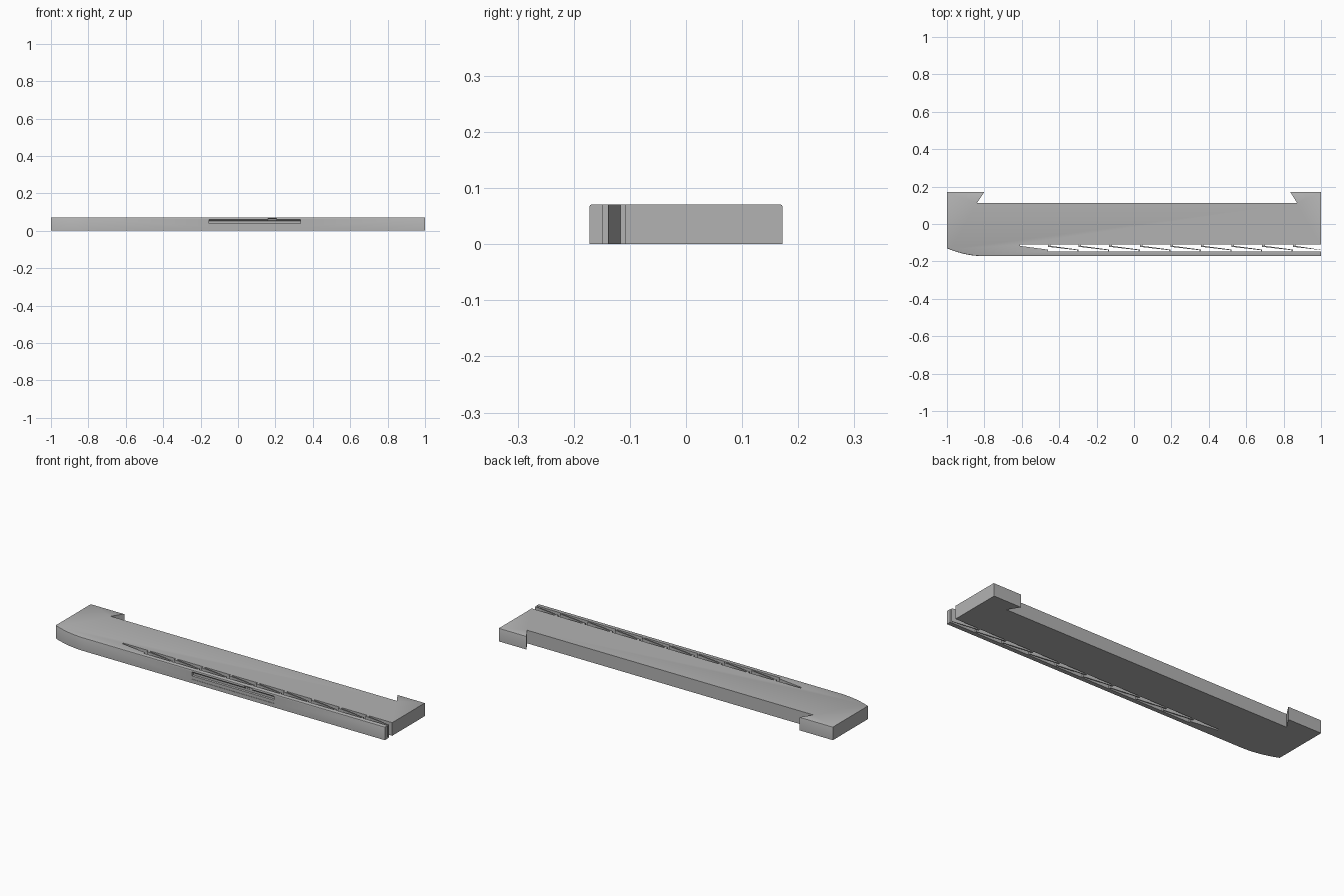
import bpy, bmesh, math

cube = bpy.data.objects.get("Cube")
if cube:
    bpy.data.objects.remove(cube, do_unlink=True)

H = 0.071        # bar height
FRONT, BACK = -0.172, 0.172

grey = bpy.data.materials.new("plain grey")
grey.use_nodes = True
grey.diffuse_color = (0.45, 0.45, 0.45, 1)
grey.node_tree.nodes["Principled BSDF"].inputs["Base Color"].default_value = (0.45, 0.45, 0.45, 1)


def add_prism(bm, points, direction):
    """Extrude a closed polygon along a direction."""
    face = bm.faces.new([bm.verts.new(p) for p in points])
    out = bmesh.ops.extrude_face_region(bm, geom=[face])
    verts = [g for g in out["geom"] if isinstance(g, bmesh.types.BMVert)]
    bmesh.ops.translate(bm, verts=verts, vec=direction)


def make_object(name, bm):
    bmesh.ops.recalc_face_normals(bm, faces=bm.faces)
    mesh = bpy.data.meshes.new(name)
    bm.to_mesh(mesh)
    bm.free()
    mesh.materials.append(grey)
    ob = bpy.data.objects.new(name, mesh)
    bpy.context.collection.objects.link(ob)
    return ob


def cut(target, cutter):
    mod = target.modifiers.new(cutter.name, "BOOLEAN")
    mod.operation = "DIFFERENCE"
    mod.solver = "EXACT"
    mod.object = cutter
    cutter.hide_render = True
    cutter.display_type = "WIRE"
    cutter.hide_set(True)


# Bar outline: dovetail recess at the back, curved nose at the front left
outline = [(1, FRONT), (1, BACK), (0.835, BACK), (0.873, 0.111),
           (-0.84, 0.111), (-0.80, BACK), (-1, BACK)]
STEPS = 10
for i in range(STEPS + 1):
    t = 1 - i / STEPS
    outline.append((-0.8 - 0.2 * t, FRONT + 0.042 * t * t))

bm = bmesh.new()
add_prism(bm, [(x, y, 0) for x, y in outline], (0, 0, H))
# Softened long upper edges
top_edges = [e for e in bm.edges
             if all(v.co.z > H / 2 for v in e.verts)
             and abs(e.verts[0].co.x - e.verts[1].co.x) > 0.01
             and abs(e.verts[0].co.y - e.verts[1].co.y) < 0.02]
bmesh.ops.bevel(bm, geom=top_edges, offset=0.004, segments=2, profile=0.5, affect="EDGES")
bar = make_object("bar", bm)

# Row of slanted through slots that leaves thin spring ribs
PITCH, RIB = 0.1637, 0.014
bm = bmesh.new()
for k in range(10):
    a = -0.61 + PITCH * k            # left end of the upper half
    b = a + PITCH - RIB              # left end of the lower half
    c = b + PITCH - RIB * 0.5        # right end of the lower half
    cell = [(a, -0.109), (b, -0.109), (b, -0.122), (c, -0.140),
            (c, -0.148), (b, -0.148), (b, -0.137), (a, -0.117)]
    if c > 1.01:                     # the last slot opens through the end
        cell = [(a, -0.109), (1.05, -0.109), (1.05, -0.139), (1, -0.138), (a, -0.117)]
    add_prism(bm, [(x, y, -0.05) for x, y in cell], (0, 0, 0.2))
cut(bar, make_object("slot_cutter", bm))

# Shallow label groove in the front, with a small notch above it
bm = bmesh.new()
groove = [(-0.2, 0.061), (FRONT, 0.061), (-0.161, 0.052), (-0.161, 0.040),
          (FRONT + 0.002, 0.038), (FRONT + 0.002, 0.021), (-0.2, 0.021)]
add_prism(bm, [(-0.155, y, z) for y, z in groove], (0.49, 0, 0))
cut(bar, make_object("groove_cutter", bm))

bm = bmesh.new()
notch = [(-0.2, 0.068), (FRONT, 0.068), (-0.164, 0.062), (-0.164, 0.050), (-0.2, 0.050)]
add_prism(bm, [(0.16, y, z) for y, z in notch], (0.046, 0, 0))
cut(bar, make_object("notch_cutter", bm))

# Smooth shading on the nose only, other edges stay sharp
bpy.ops.object.select_all(action="DESELECT")
bar.select_set(True)
bpy.context.view_layer.objects.active = bar
bpy.ops.object.shade_smooth_by_angle(angle=math.radians(25))
